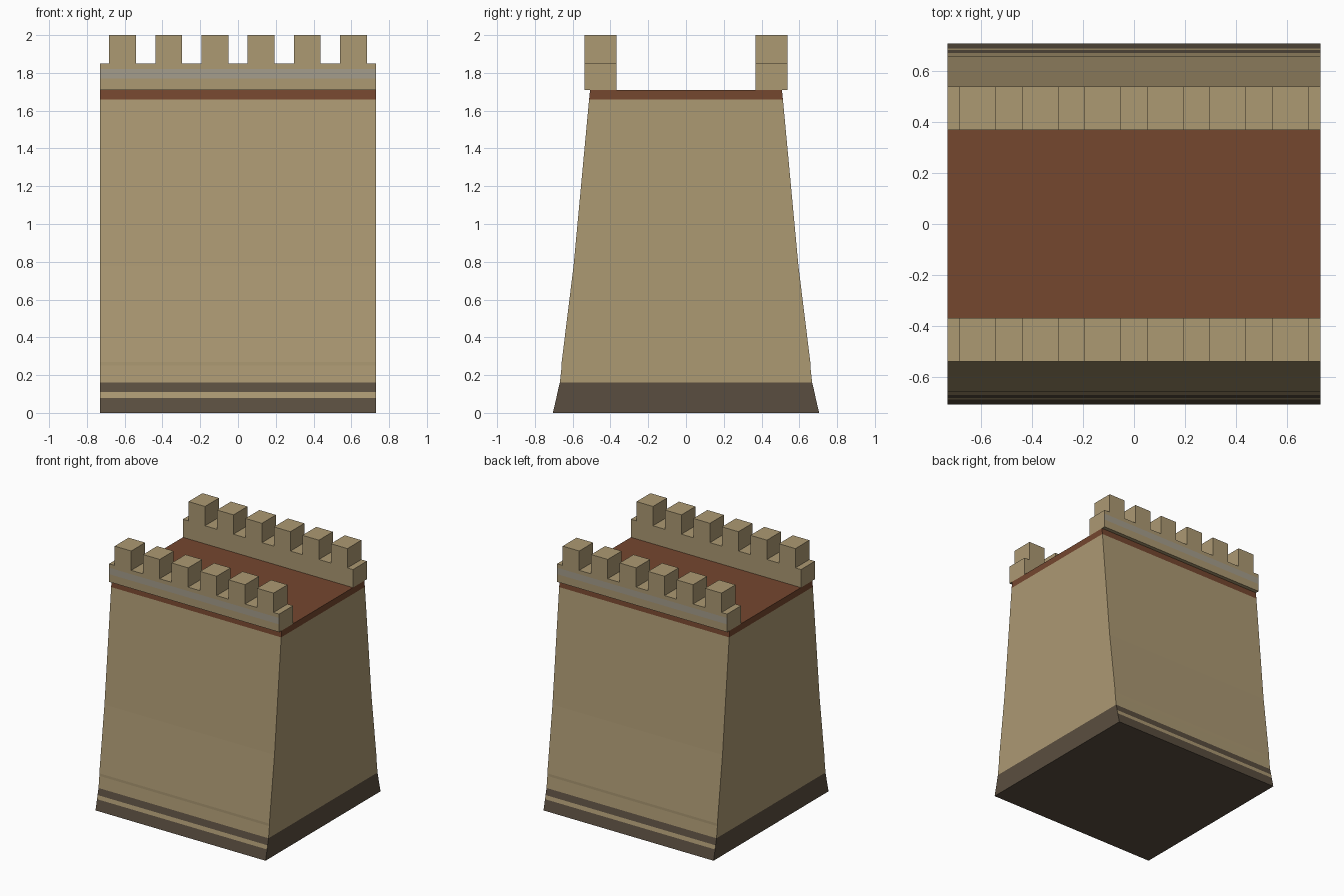
import bpy, bmesh

if "Cube" in bpy.data.objects:
    bpy.data.objects.remove(bpy.data.objects["Cube"])

HALF_LEN = 0.73


def material(name, rgb):
    m = bpy.data.materials.new(name)
    m.diffuse_color = (*rgb, 1)
    m.use_nodes = True
    m.node_tree.nodes["Principled BSDF"].inputs["Base Color"].default_value = m.diffuse_color
    return m


TAN = material("sandstone", (0.413, 0.319, 0.171))
DARK = material("dark stone", (0.102, 0.076, 0.050))
RED = material("red brick", (0.178, 0.063, 0.028))
GREY = material("grey trim", (0.376, 0.337, 0.262))
MATS = [TAN, DARK, RED, GREY]


def layered_wall(name, rows, face_mats, end_mats):
    """Stack of (z, y_min, y_max) rows run along x; one face and end colour per layer."""
    bm = bmesh.new()
    rings = []
    for z, y0, y1 in rows:
        rings.append([bm.verts.new(p) for p in (
            (-HALF_LEN, y0, z), (HALF_LEN, y0, z), (HALF_LEN, y1, z), (-HALF_LEN, y1, z))])
    for i, (a, b) in enumerate(zip(rings, rings[1:])):
        for k in range(4):
            n = (k + 1) % 4
            f = bm.faces.new((a[k], a[n], b[n], b[k]))
            f.material_index = MATS.index(end_mats[i] if k % 2 else face_mats[i])
    bm.faces.new(rings[0][::-1]).material_index = MATS.index(end_mats[0])
    bm.faces.new(rings[-1]).material_index = MATS.index(end_mats[-1])
    bmesh.ops.recalc_face_normals(bm, faces=bm.faces)
    finish(name, bm, MATS)


def finish(name, bm, mats):
    me = bpy.data.meshes.new(name)
    bm.to_mesh(me)
    bm.free()
    for m in mats:
        me.materials.append(m)
    ob = bpy.data.objects.new(name, me)
    bpy.context.collection.objects.link(ob)


# Battered wall body with dark striped foot and red walkway on top
profile = [(0, 0.705), (0.08, 0.686), (0.11, 0.680), (0.16, 0.668), (0.25, 0.658),
           (0.27, 0.658), (0.78, 0.595), (1.66, 0.513), (1.71, 0.508)]
layered_wall("wall_body", [(z, -y, y) for z, y in profile],
             [DARK, TAN, DARK, TAN, TAN, TAN, TAN, RED],
             [DARK, DARK, DARK, TAN, TAN, TAN, TAN, RED])

for side, label in ((-1, "front"), (1, "back")):
    # Parapet with a grey band on its long faces
    y0, y1 = sorted((side * 0.367, side * 0.538))
    layered_wall(label + "_parapet", [(z, y0, y1) for z in (1.71, 1.77, 1.82, 1.85)],
                 [TAN, GREY, TAN], [TAN] * 3)
    # The inner parapet face stays plain sandstone
    me = bpy.data.objects[label + "_parapet"].data
    for p in me.polygons:
        if p.normal.y * side < -0.5:
            p.material_index = 0

    # Six merlons
    bm = bmesh.new()
    for i in range(6):
        cube = bmesh.ops.create_cube(bm, size=1)["verts"]
        bmesh.ops.scale(bm, vec=(0.142, 0.171, 0.15), verts=cube)
        bmesh.ops.translate(bm, vec=((i - 2.5) * 0.2445, side * 0.4525, 1.925), verts=cube)
    finish(label + "_merlons", bm, [TAN])
